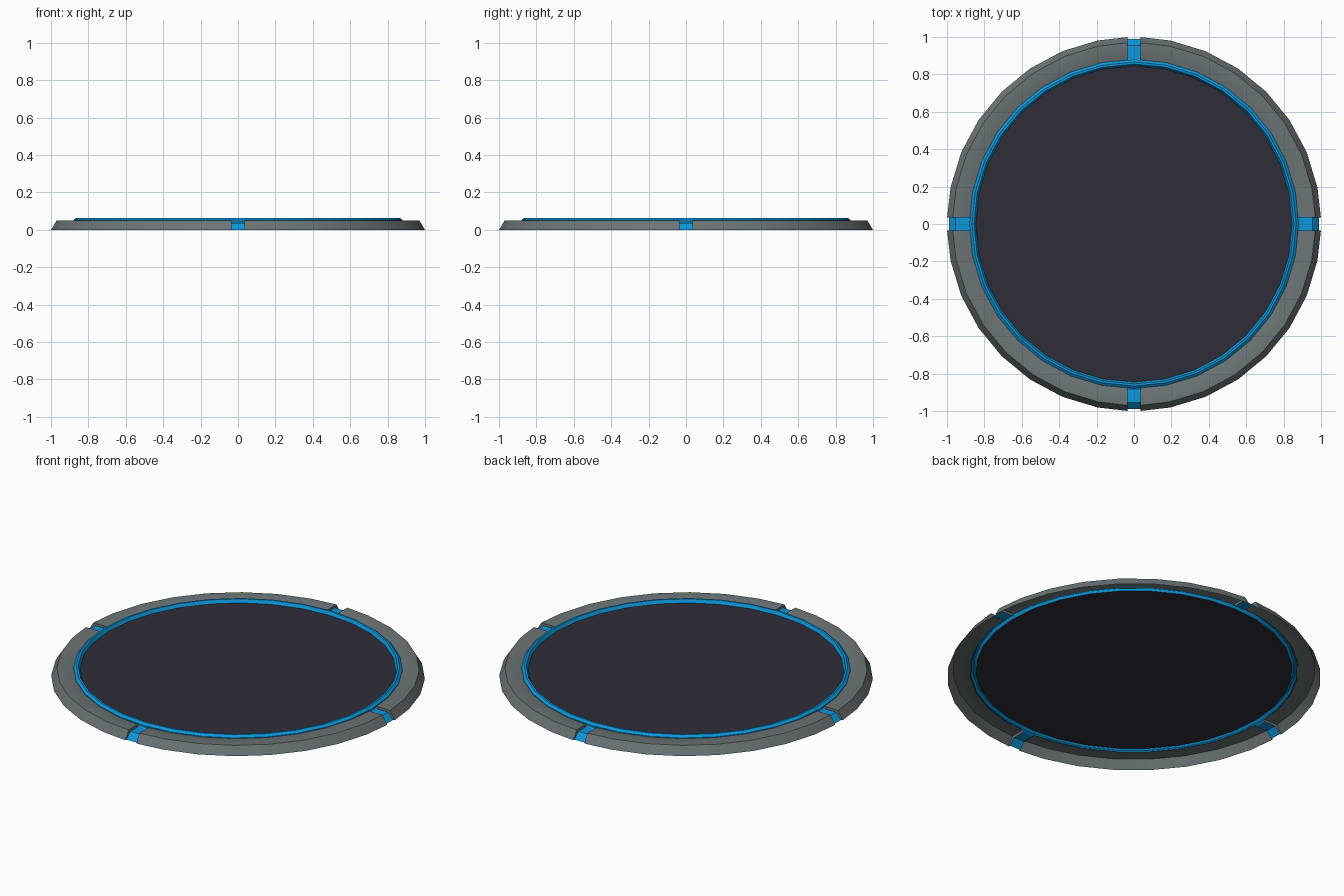
import bpy, bmesh
from math import sin, cos, pi, sqrt

if "Cube" in bpy.data.objects:
    bpy.data.objects.remove(bpy.data.objects["Cube"])

def material(name, rgb):
    m = bpy.data.materials.new(name)
    m.diffuse_color = (*rgb, 1)
    m.use_nodes = True
    m.node_tree.nodes["Principled BSDF"].inputs["Base Color"].default_value = m.diffuse_color
    return m

GREY = material("rim grey", (0.15, 0.175, 0.178))
BLUE = material("bright blue", (0.004, 0.31, 0.70))
DARK = material("dark panel", (0.028, 0.026, 0.039))
SIDES = 32
HALF = 0.035                      # half width of each notch
RIM = [(1.0, 0.0), (0.97, 0.05), (0.885, 0.05), (0.875, 0.045)]
FLOOR = [(0.99, 0.0), (0.955, 0.036), (0.885, 0.036), (0.87, 0.045)]

def finish(name, bm, mat, smooth=None):
    bmesh.ops.remove_doubles(bm, verts=bm.verts, dist=1e-5)
    me = bpy.data.meshes.new(name)
    bm.to_mesh(me)
    bm.free()
    me.materials.append(mat)
    ob = bpy.data.objects.new(name, me)
    bpy.context.collection.objects.link(ob)
    if smooth:
        bpy.context.view_layer.objects.active = ob
        ob.select_set(True)
        bpy.ops.object.shade_smooth_by_angle(angle=smooth)
        ob.select_set(False)
    return ob

def bridge(bm, a, b):
    """Join two rows of points, running inward, with quads."""
    a = [bm.verts.new(p) for p in a]
    b = [bm.verts.new(p) for p in b]
    for i in range(len(a) - 1):
        bm.faces.new((a[i], b[i], b[i + 1], a[i + 1]))

def row(profile, angle):
    return [(r * cos(angle), r * sin(angle), z) for r, z in profile]

def notch_row(profile, quarter, side):
    """Profile at one side of a notch, turned to its quarter."""
    c, s = cos(quarter * pi / 2), sin(quarter * pi / 2)
    y = side * HALF
    pts = [(sqrt(r * r - y * y), z) for r, z in profile]
    return [(x * c - y * s, x * s + y * c, z) for x, z in pts]

rim, walls, floors = bmesh.new(), bmesh.new(), bmesh.new()
for q in range(4):
    # rim quarter, running from notch to notch
    rows = [notch_row(RIM, q, 1)]
    rows += [row(RIM, q * pi / 2 + k * 2 * pi / SIDES) for k in range(1, SIDES // 4)]
    rows.append(notch_row(RIM, q + 1, -1))
    for a, b in zip(rows, rows[1:]):
        bridge(rim, a, b)
    # notch floor and its side walls
    left, right = notch_row(FLOOR, q, 1), notch_row(FLOOR, q, -1)
    bridge(floors, right, left)
    bridge(walls, left, notch_row(RIM, q, 1))
    bridge(walls, notch_row(RIM, q, -1), right)
finish("outer_rim", rim, GREY, pi / 4)
finish("notch_walls", walls, GREY)
finish("notch_inlays", floors, BLUE)

# raised blue ring around the panel
ring = bmesh.new()
profile = [(0.88, 0.043), (0.88, 0.052), (0.866, 0.064), (0.855, 0.064), (0.845, 0.045)]
for k in range(SIDES):
    bridge(ring, row(profile, k * 2 * pi / SIDES), row(profile, (k + 1) * 2 * pi / SIDES))
finish("blue_ring", ring, BLUE, pi / 6)

# dark panel
panel = bmesh.new()
bmesh.ops.create_circle(panel, cap_ends=True, segments=SIDES, radius=0.846)
bmesh.ops.translate(panel, verts=panel.verts, vec=(0, 0, 0.045))
finish("panel", panel, DARK)
